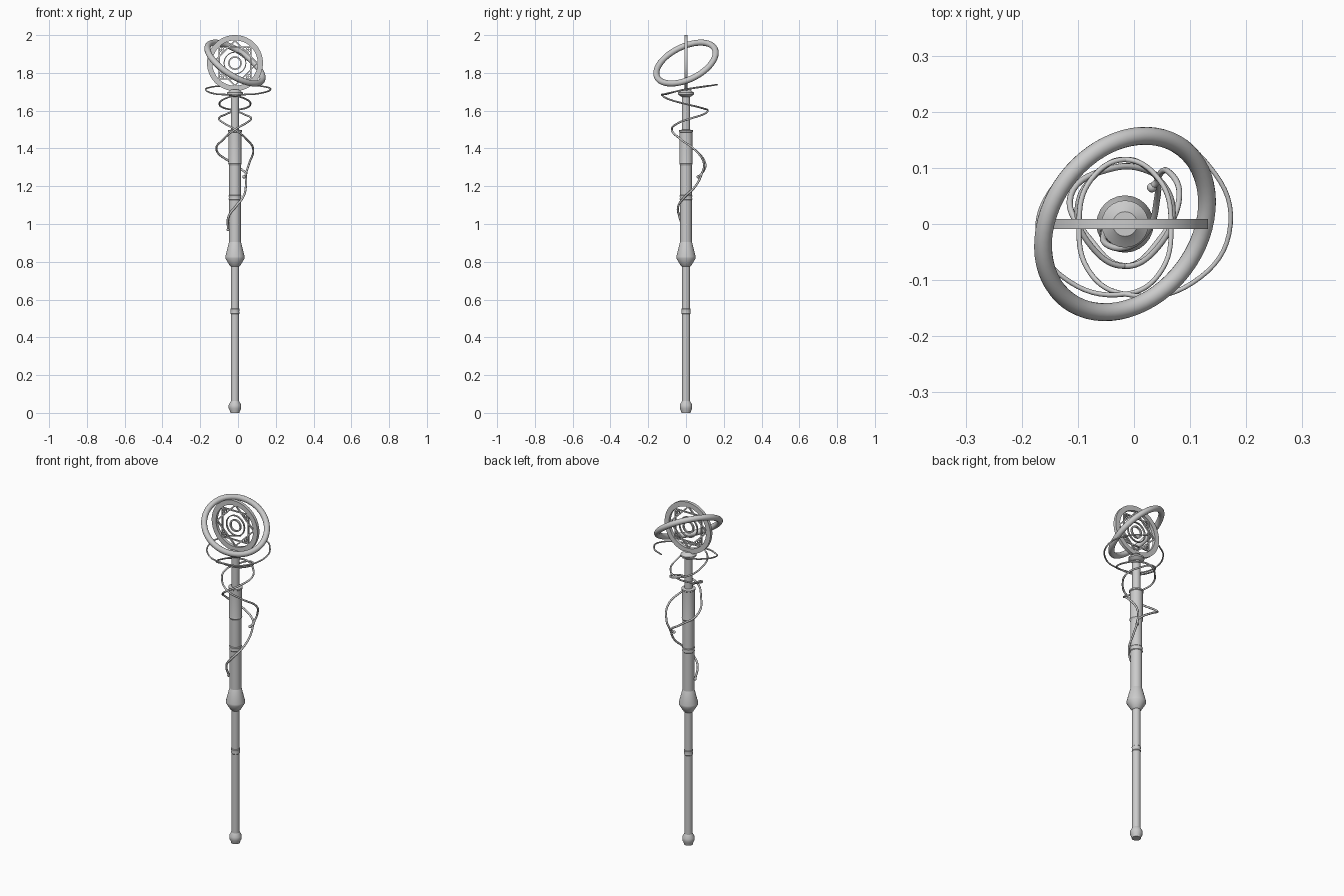
import bpy, bmesh
from math import sin, cos, pi, radians
from mathutils import Vector

if "Cube" in bpy.data.objects:
    bpy.data.objects.remove(bpy.data.objects["Cube"])

AX = -0.016                      # staff axis in x
HEAD = Vector((AX, 0, 1.852))    # centre of the head


def finish(name, bm):
    bmesh.ops.recalc_face_normals(bm, faces=bm.faces)
    me = bpy.data.meshes.new(name)
    bm.to_mesh(me)
    bm.free()
    ob = bpy.data.objects.new(name, me)
    bpy.context.collection.objects.link(ob)
    bpy.context.view_layer.objects.active = ob
    ob.select_set(True)
    bpy.ops.object.shade_smooth_by_angle(angle=radians(35))
    ob.select_set(False)
    return ob


def lathe(name, profile, n=24):
    """Closed turned solid from (radius, z) points."""
    bm = bmesh.new()
    rings = [[bm.verts.new((AX + r * cos(2 * pi * i / n), r * sin(2 * pi * i / n), z))
              for i in range(n)] for r, z in profile]
    for a, b in zip(rings, rings[1:]):
        for i in range(n):
            bm.faces.new((a[i], a[(i + 1) % n], b[(i + 1) % n], b[i]))
    bm.faces.new(rings[0])
    bm.faces.new(rings[-1])
    return finish(name, bm)


def frame(name, r_out, r_in, n, depth, turn=0, cx=0, cz=0):
    """Flat upright ring or polygon frame facing front."""
    bm = bmesh.new()
    loops = []
    for r, y in ((r_out, -depth / 2), (r_out, depth / 2), (r_in, depth / 2), (r_in, -depth / 2)):
        loops.append([bm.verts.new(HEAD + Vector((cx + r * cos(turn + 2 * pi * i / n), y,
                                                  cz + r * sin(turn + 2 * pi * i / n))))
                      for i in range(n)])
    for k in range(4):
        a, b = loops[k], loops[(k + 1) % 4]
        for i in range(n):
            bm.faces.new((a[i], a[(i + 1) % n], b[(i + 1) % n], b[i]))
    return finish(name, bm)


def wire(name, pts, r0, r1):
    """Tapered round wire through (x from axis, y, z) points."""
    cu = bpy.data.curves.new(name, 'CURVE')
    cu.dimensions = '3D'
    cu.bevel_depth = 1.0
    cu.bevel_resolution = 2
    cu.resolution_u = 8
    cu.use_fill_caps = True
    sp = cu.splines.new('BEZIER')
    sp.bezier_points.add(len(pts) - 1)
    for i, (bp, p) in enumerate(zip(sp.bezier_points, pts)):
        bp.co = (p[0] + AX, p[1], p[2])
        bp.handle_left_type = bp.handle_right_type = 'AUTO'
        bp.radius = r0 + (r1 - r0) * i / (len(pts) - 1)
    ob = bpy.data.objects.new(name, cu)
    bpy.context.collection.objects.link(ob)
    return ob


def bead(name, p, r):
    bm = bmesh.new()
    bmesh.ops.create_uvsphere(bm, u_segments=12, v_segments=8, radius=r)
    bmesh.ops.translate(bm, vec=(p[0] + AX, p[1], p[2]), verts=bm.verts)
    return finish(name, bm)


# Staff
lathe("foot_cap", [(.024, 0), (.026, .01), (.033, .024), (.033, .042), (.022, .062)])
lathe("lower_shaft", [(.022, .05), (.022, .79)])
lathe("lower_band", [(.021, .522), (.0245, .526), (.0225, .538), (.0245, .55), (.021, .554)])
lathe("grip_flare", [(.022, .775), (.028, .78), (.051, .818), (.051, .828), (.033, .9), (.028, .91)])
lathe("middle_shaft", [(.031, .89), (.031, 1.325)])
lathe("middle_band", [(.03, 1.125), (.034, 1.13), (.032, 1.14), (.034, 1.15), (.03, 1.155)])
lathe("upper_sleeve", [(.031, 1.31), (.036, 1.32), (.034, 1.33), (.034, 1.485), (.038, 1.488), (.038, 1.496), (.02, 1.5)])
lathe("upper_shaft", [(.022, 1.49), (.022, 1.68)])
lathe("collar", [(.022, 1.672), (.03, 1.677), (.042, 1.686), (.042, 1.695), (.03, 1.704), (.022, 1.712)])

# Upright emblem disc
frame("emblem_rim", .148, .120, 64, .018)
frame("emblem_diamond", .124, .114, 4, .008, 0)
frame("emblem_square", .124, .114, 4, .007, pi / 4)
frame("emblem_middle_ring", .060, .055, 40, .009)
frame("emblem_core_ring", .036, .028, 32, .01)
for i in range(4):
    a = pi / 4 + i * pi / 2
    frame(f"emblem_small_ring_{i}", .014, .011, 16, .008, 0, .1 * cos(a), .1 * sin(a))
    frame(f"emblem_small_dot_{i}", .006, .002, 8, .008, 0, .1 * cos(a), .1 * sin(a))

# Tilted orbit ring
bpy.ops.mesh.primitive_torus_add(major_radius=.17, minor_radius=.016, major_segments=64,
                                 minor_segments=16, location=HEAD)
orbit = bpy.context.object
orbit.name = "orbit_ring"
orbit.rotation_euler = Vector((.51, -.38, .77)).to_track_quat('Z', 'Y').to_euler()
bpy.ops.object.shade_smooth()
orbit.select_set(False)

# Two crossing vines wound around the staff
stem = [(-.037, -.01, .97), (-.034, -.035, 1.04), (.002, -.042, 1.09), (.042, -.01, 1.14),
        (.058, .05, 1.2), (.06, .085, 1.27), (.075, .095, 1.32)]
coil = [(.097, .05, 1.39), (.06, -.03, 1.45), (0, -.075, 1.5), (-.06, -.04, 1.535),
        (-.085, .03, 1.56), (-.05, .09, 1.58), (0, .115, 1.6), (.06, .08, 1.615),
        (.082, 0, 1.635), (.06, -.09, 1.66), (0, -.125, 1.68)]
left_top = [(-.11, -.095, 1.69), (-.155, -.02, 1.71), (-.125, .07, 1.725), (-.05, .125, 1.733)]
right_top = [(.12, -.105, 1.69), (.188, 0, 1.712), (.14, .115, 1.73), (.06, .165, 1.738)]
curl = [(.048, .065, 1.25), (.058, .08, 1.265), (.04, .095, 1.285), (-.02, .1, 1.325)]
wire("vine_long", stem + coil + left_top, .006, .004)
wire("vine_short", curl + [(-x, y, z) for x, y, z in coil] + right_top, .006, .004)
bead("vine_tip_low", stem[0], .008)
bead("vine_tip_curl", curl[0], .009)
